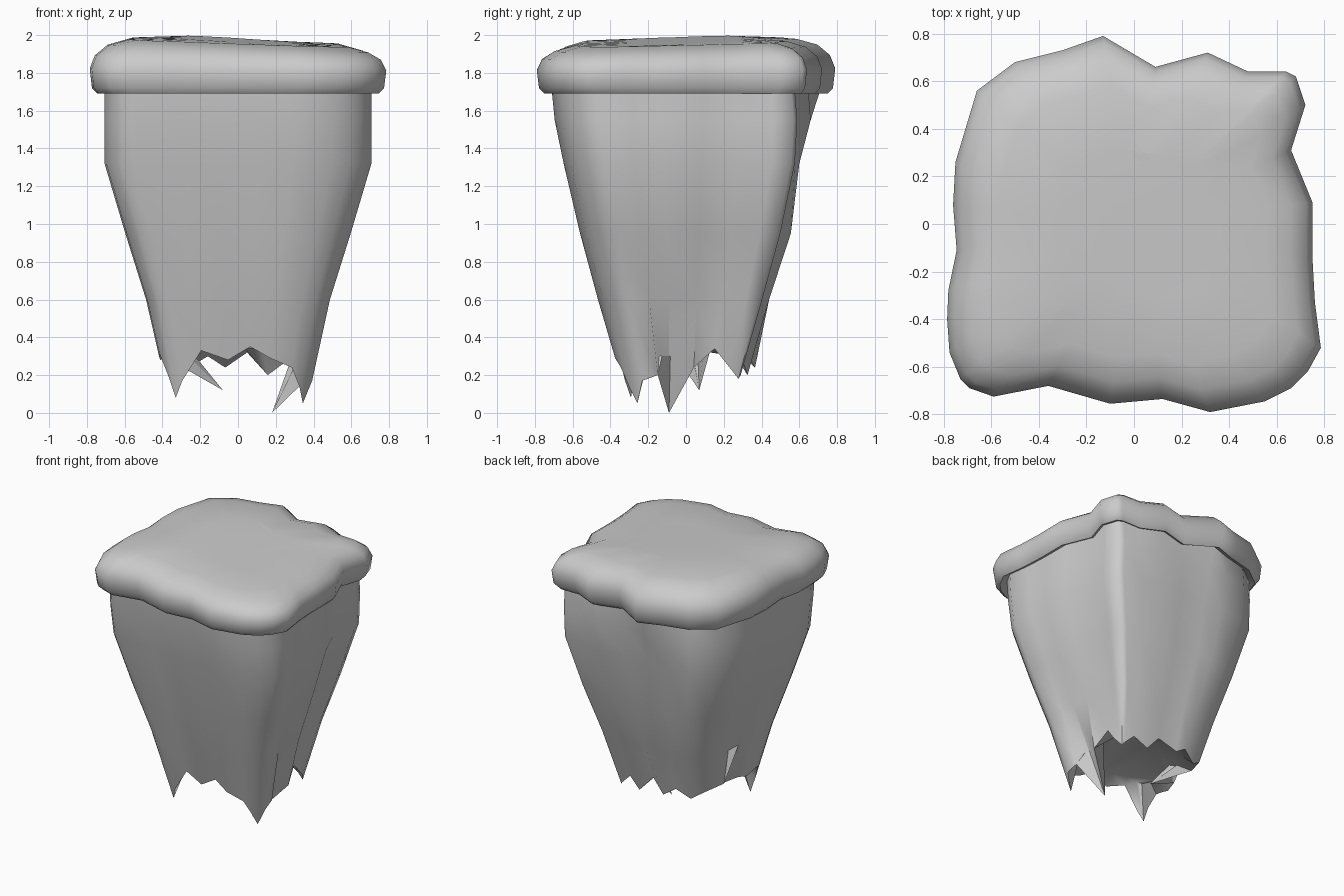
import bpy, bmesh

if "Cube" in bpy.data.objects:
    bpy.data.objects.remove(bpy.data.objects["Cube"])

# Plan outline of the cap rim, counter-clockwise from the right side
OUTLINE = [(.75, .09), (.66, .31), (.72, .50), (.68, .62), (.64, .64), (.48, .64), (.31, .72),
           (.09, .66), (-.13, .79), (-.30, .73), (-.50, .68), (-.66, .56), (-.75, .26), (-.76, .08),
           (-.745, -.11), (-.78, -.28), (-.785, -.40), (-.775, -.54), (-.73, -.65), (-.69, -.69),
           (-.59, -.725), (-.36, -.68), (-.10, -.755), (.12, -.735), (.32, -.79), (.55, -.745),
           (.66, -.69), (.73, -.62), (.785, -.52), (.76, -.33), (.75, -.15)]
# Height of the jagged lower edge under each outline point
TEETH = [.24, .34, .24, .18, .2, .27, .2, .32, .24, .3, .24, .3, .32, .12, .3, .28, .3, .31, .2,
         .08, .17, .33, .28, .35, .29, .24, .14, .05, .17, .2, 0]
# Teeth that curl in under the rock: index -> plan position
CURLED = {13: (-.08, .07), 30: (.18, -.09)}


def loft(name, rings, angle):
    """Skin a stack of rings and close only the last one."""
    bm = bmesh.new()
    loops = [[bm.verts.new(p) for p in ring] for ring in rings]
    n = len(OUTLINE)
    for a, b in zip(loops, loops[1:]):
        for i in range(n):
            j = (i + 1) % n
            bm.faces.new((a[i], a[j], b[j], b[i]))
    bm.faces.new(loops[-1])
    bmesh.ops.triangulate(bm, faces=[f for f in bm.faces if len(f.verts) > 4])
    bmesh.ops.recalc_face_normals(bm, faces=bm.faces)
    me = bpy.data.meshes.new(name)
    bm.to_mesh(me)
    bm.free()
    ob = bpy.data.objects.new(name, me)
    bpy.context.collection.objects.link(ob)
    bpy.ops.object.select_all(action='DESELECT')
    ob.select_set(True)
    bpy.context.view_layer.objects.active = ob
    bpy.ops.object.shade_smooth_by_angle(angle=angle)


def cap_ring(s, z, tilt):
    return [(x * s, y * s, z + tilt * (-.025 * x + .015 * y)) for x, y in OUTLINE]


def body_ring(sx, front, back, limit, z):
    """Scale the outline; the back side is flattened at y = limit."""
    return [(x * sx, y * front if y < 0 else min(y * back, limit), z) for x, y in OUTLINE]


# Rounded overhanging cap, slightly tilted on top
cap = [(.90, 1.71, 0), (.95, 1.69, 0), (.985, 1.72, 0), (1, 1.82, .3), (.965, 1.885, .6),
       (.88, 1.935, 1), (.74, 1.965, 1), (.4, 1.972, 1)]
loft("ground_cap", [cap_ring(*row) for row in cap], .9)

# Tapered rock body, jagged lower edge and recessed underside
body = [(.90, .90, .90, .72, 1.71), (.90, .88, .92, .66, 1.55), (.90, .82, .90, .60, 1.32),
        (.76, .71, .78, .555, .95), (.62, .59, .63, .44, .6)]
rings = [body_ring(*row) for row in body]
tips = []
for i, ((x, y), z) in enumerate(zip(OUTLINE, TEETH)):
    inset = (.35 - z) * .25
    px, py = CURLED.get(i, (x * (.545 - inset), y * (.49 - inset)))
    tips.append((px, py, z))
rings += [tips, body_ring(.40, .36, .36, .3, .34)]
loft("rock_body", rings, .8)
